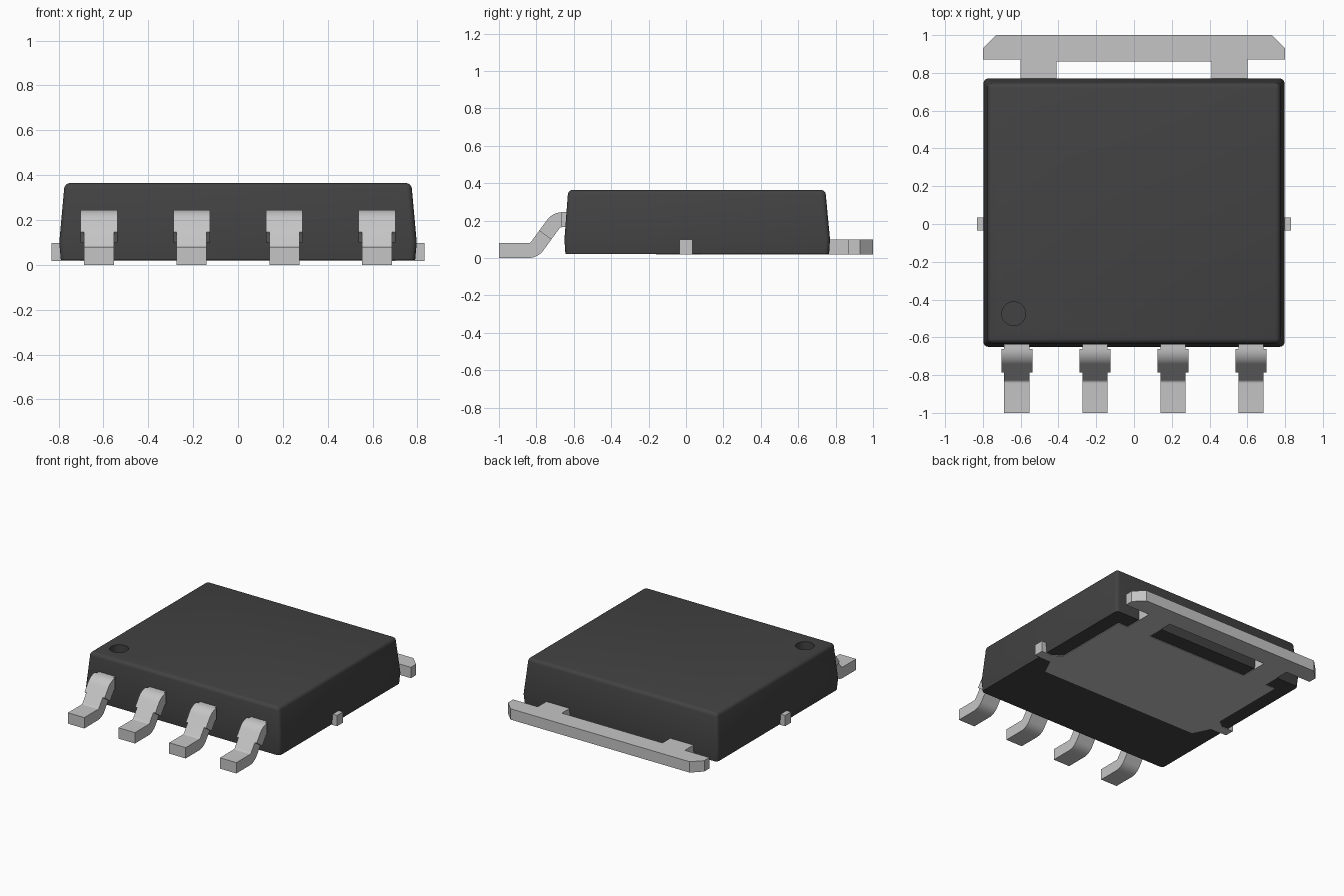
import bpy, bmesh, math
from mathutils import Vector

cube = bpy.data.objects.get("Cube")
if cube:
    bpy.data.objects.remove(cube, do_unlink=True)


def material(name, value, rough):
    m = bpy.data.materials.new(name)
    m.use_nodes = True
    color = (value, value, value, 1)
    m.diffuse_color = color
    bsdf = m.node_tree.nodes["Principled BSDF"]
    bsdf.inputs["Base Color"].default_value = color
    bsdf.inputs["Roughness"].default_value = rough
    return m


black = material("black plastic", 0.055, 0.6)
metal = material("tinned metal", 0.56, 0.5)


def finish(name, bm, mat):
    bmesh.ops.recalc_face_normals(bm, faces=bm.faces)
    mesh = bpy.data.meshes.new(name)
    bm.to_mesh(mesh)
    bm.free()
    mesh.materials.append(mat)
    ob = bpy.data.objects.new(name, mesh)
    bpy.context.collection.objects.link(ob)
    return ob


def activate(ob):
    bpy.ops.object.select_all(action='DESELECT')
    ob.select_set(True)
    bpy.context.view_layer.objects.active = ob


def loft(bm, rings):
    """Skin a list of four-sided rings and cap both ends."""
    loops = [[bm.verts.new(p) for p in ring] for ring in rings]
    for a, b in zip(loops, loops[1:]):
        for i in range(4):
            j = (i + 1) % 4
            bm.faces.new((a[i], a[j], b[j], b[i]))
    bm.faces.new(loops[0])
    bm.faces.new(loops[-1])


# Moulded body: tapered both ways from a parting line, rounded top and corners
LOW, PART, TOP = 0.022, 0.1, 0.365
levels = [(LOW, 0.79, -0.645, 0.765), (PART, 0.797, -0.65, 0.77), (TOP, 0.773, -0.63, 0.745)]
bm = bmesh.new()
loft(bm, [[(-x, y0, z), (x, y0, z), (x, y1, z), (-x, y1, z)] for z, x, y0, y1 in levels])
round_edges = []
for e in bm.edges:
    z0, z1 = (v.co.z for v in e.verts)
    if abs(z0 - z1) > 0.01 or min(z0, z1) > 0.3:
        round_edges.append(e)
bmesh.ops.bevel(bm, geom=round_edges, offset=0.025, segments=4, profile=0.5, affect='EDGES')
body = finish("body", bm, black)

# Round index dimple near one corner of the top
bpy.ops.mesh.primitive_cylinder_add(vertices=40, radius=0.063, depth=0.16,
                                    location=(-0.637, -0.475, TOP))
cutter = bpy.context.object
cutter.name = "dimple_cutter"
cutter.hide_render = True
cutter.data.materials.append(black)
cut = body.modifiers.new("dimple", 'BOOLEAN')
cut.object = cutter
cut.operation = 'DIFFERENCE'
cut.solver = 'EXACT'
activate(body)
bpy.ops.object.modifier_apply(modifier="dimple")
bpy.data.objects.remove(cutter, do_unlink=True)
activate(body)
bpy.ops.object.shade_smooth_by_angle(angle=math.radians(35))

# Heat pad: half outline with side stub, rear tab and slot, extruded and mirrored
outline = [(0, -0.16), (0.64, -0.16), (0.70, -0.035), (0.832, -0.035), (0.832, 0.035),
           (0.74, 0.035), (0.68, 0.08), (0.68, 0.65), (0.6, 0.65), (0.6, 0.87),
           (0.8, 0.87), (0.8, 0.93), (0.73, 1), (0, 1), (0, 0.86), (0.41, 0.86),
           (0.41, 0.65), (0, 0.65)]
bm = bmesh.new()
base = bm.faces.new([bm.verts.new((x, y, 0.018)) for x, y in outline])
up = bmesh.ops.extrude_face_region(bm, geom=[base])
bmesh.ops.translate(bm, vec=(0, 0, 0.08),
                    verts=[v for v in up["geom"] if isinstance(v, bmesh.types.BMVert)])
if not base.is_valid or len(bm.faces) < len(outline) + 2:
    bm.faces.new([v for v in bm.verts if v.co.z < 0.05][:len(outline)])
seam = [f for f in bm.faces if all(abs(v.co.x) < 1e-5 for v in f.verts)]
bmesh.ops.delete(bm, geom=seam, context='FACES_ONLY')
pad = finish("heat_pad", bm, metal)
mirror = pad.modifiers.new("mirror", 'MIRROR')
mirror.use_clip = True

# Lead centre line: straight, bend down, slope, bend back, foot
THICK, RADIUS, STEPS = 0.08, 0.06, 8
NARROW, WIDE = 0.067, 0.082
turn = math.radians(54)
path = []          # (y, z, heading below horizontal, half width)
y, z = -0.662, 0.205
path += [(-0.6, z, 0, NARROW), (y, z, 0, NARROW), (y, z, 0, WIDE)]
for i in range(1, STEPS + 1):
    a = turn * i / STEPS
    path.append((y - RADIUS * math.sin(a), z - RADIUS * (1 - math.cos(a)), a, WIDE))
y, z = path[-1][:2]
drop = (z - THICK / 2) - RADIUS * (1 - math.cos(turn))
run = drop / math.tan(turn)
middle = (y - run / 2, z - drop / 2, turn)
path += [middle + (WIDE,), middle + (NARROW,)]
y, z = y - run, z - drop
end_y = y - RADIUS * math.sin(turn)
for i in range(STEPS + 1):
    a = turn * (1 - i / STEPS)
    path.append((end_y + RADIUS * math.sin(a), THICK / 2 + RADIUS * (1 - math.cos(a)), a, NARROW))
path.append((-1, THICK / 2, 0, NARROW))


def lead(name, cx):
    rings = []
    for y, z, a, w in path:
        off = Vector((0, -math.sin(a), math.cos(a))) * THICK / 2
        mid = Vector((cx, y, z))
        side = Vector((w, 0, 0))
        rings.append([mid - side - off, mid + side - off, mid + side + off, mid - side + off])
    bm = bmesh.new()
    loft(bm, rings)
    ob = finish(name, bm, metal)
    activate(ob)
    bpy.ops.object.shade_smooth_by_angle(angle=math.radians(30))


for i in range(4):
    lead(f"lead_{i + 1}", -0.62 + i * 0.4133)
